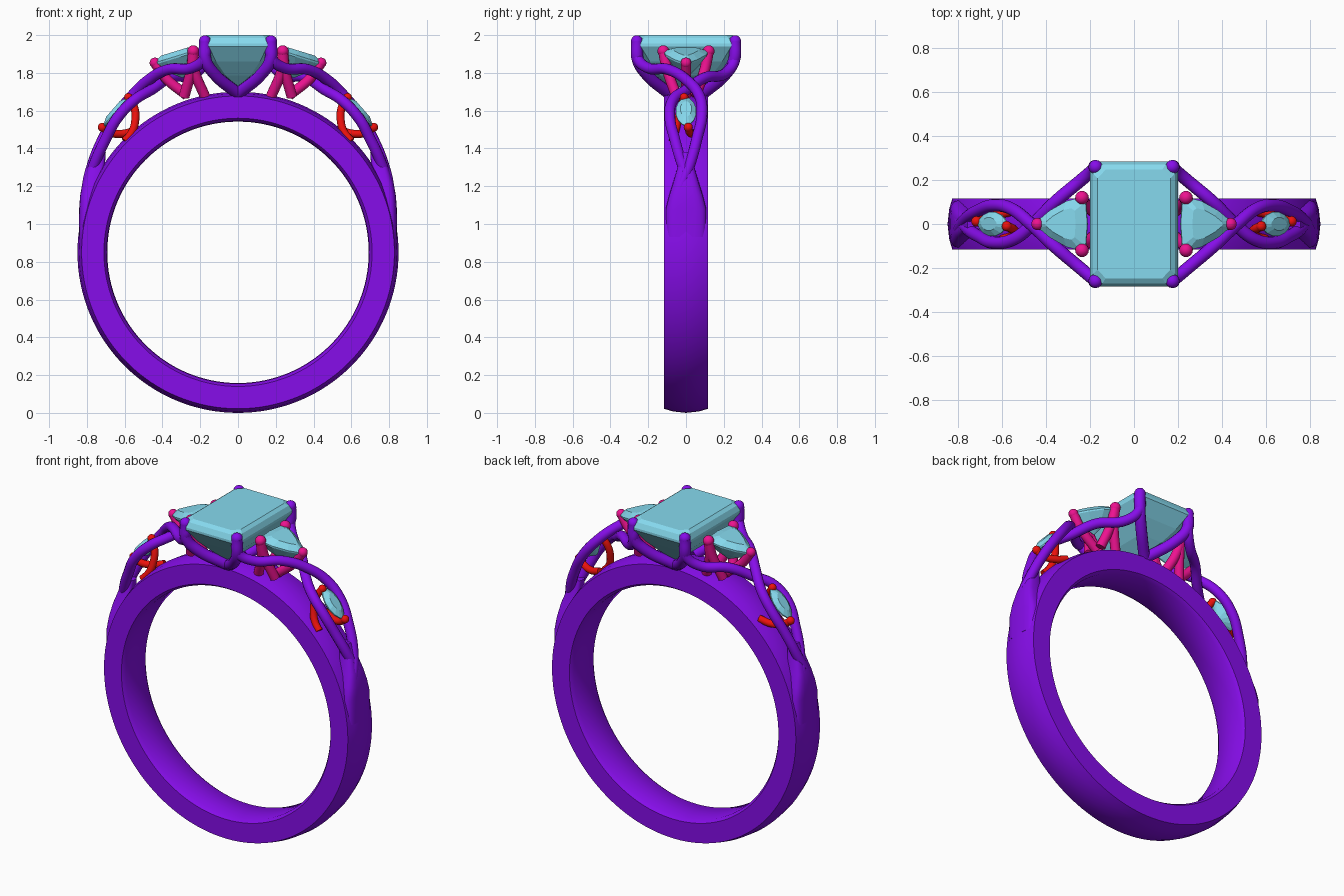
import bpy, bmesh, math
from mathutils import Matrix, Vector

if "Cube" in bpy.data.objects:
    bpy.data.objects.remove(bpy.data.objects["Cube"])


def material(name, rgb):
    m = bpy.data.materials.new(name)
    m.diffuse_color = (*rgb, 1)
    m.use_nodes = True
    m.node_tree.nodes["Principled BSDF"].inputs["Base Color"].default_value = m.diffuse_color
    return m


PURPLE = material("purple_metal", (0.24, 0.004, 0.82))
PINK = material("pink_metal", (0.85, 0.006, 0.28))
RED = material("red_metal", (0.85, 0.006, 0.004))
BLUE = material("blue_stone", (0.24, 0.70, 0.86))


def finish(name, bm, mat, smooth=None):
    bmesh.ops.recalc_face_normals(bm, faces=bm.faces)
    me = bpy.data.meshes.new(name)
    bm.to_mesh(me)
    bm.free()
    me.materials.append(mat)
    ob = bpy.data.objects.new(name, me)
    bpy.context.collection.objects.link(ob)
    if smooth:
        bpy.ops.object.select_all(action='DESELECT')
        ob.select_set(True)
        bpy.context.view_layer.objects.active = ob
        bpy.ops.object.shade_smooth_by_angle(angle=math.radians(smooth))
    return ob


def loft(name, rings, mat, smooth=None, matrix=Matrix(), closed=False):
    """Skin a list of equal-length point rings; cap the ends unless closed."""
    bm = bmesh.new()
    vs = [[bm.verts.new(matrix @ Vector(p)) for p in r] for r in rings]
    pairs = list(zip(vs, vs[1:])) + ([(vs[-1], vs[0])] if closed else [])
    for a, b in pairs:
        for i in range(len(a)):
            j = (i + 1) % len(a)
            bm.faces.new((a[i], a[j], b[j], b[i]))
    if not closed:
        bm.faces.new(vs[0])
        bm.faces.new(vs[-1])
    return finish(name, bm, mat, smooth)


def wire(name, pts, r, mat, tip=0):
    """Round wire through points, with a rounded bead on its first point."""
    cu = bpy.data.curves.new(name + "_path", 'CURVE')
    cu.dimensions = '3D'
    cu.bevel_depth = r
    cu.bevel_resolution = 4
    cu.resolution_u = 8
    cu.use_fill_caps = True
    sp = cu.splines.new('BEZIER')
    sp.bezier_points.add(len(pts) - 1)
    for bp, p in zip(sp.bezier_points, pts):
        bp.co = p
        bp.handle_left_type = bp.handle_right_type = 'AUTO'
    tmp = bpy.data.objects.new(name + "_path", cu)
    bpy.context.collection.objects.link(tmp)
    bpy.context.view_layer.update()
    me = bpy.data.meshes.new_from_object(
        tmp.evaluated_get(bpy.context.evaluated_depsgraph_get()))
    bm = bmesh.new()
    bm.from_mesh(me)
    bpy.data.objects.remove(tmp)
    bpy.data.meshes.remove(me)
    if tip:
        bmesh.ops.create_uvsphere(bm, u_segments=16, v_segments=10, radius=tip,
                                  matrix=Matrix.Translation(pts[0]))
    return finish(name, bm, mat, 50)


def stone(name, outline, levels, matrix=Matrix()):
    """Cut stone: outline scaled in x and y at each height."""
    rings = [[(x * sx, y * sy, z) for x, y in outline] for sx, sy, z in levels]
    return loft(name, rings, BLUE, matrix=matrix)


# band: domed profile turned about the y axis
profile = [(.71, -.117), (.695, -.095), (.692, 0), (.695, .095), (.71, .117),
           (.828, .117), (.842, .07), (.85, 0), (.842, -.07), (.828, -.117)]
N = 128
loft("band", [[(r * math.cos(a), y, .85 + r * math.sin(a)) for r, y in profile]
              for a in (2 * math.pi * i / N for i in range(N))],
     PURPLE, 35, closed=True)

# centre stone: step cut with clipped corners
a, b, c = .2, .285, .045
emerald = [(a, -b + c), (a, b - c), (a - c, b), (-a + c, b),
           (-a, b - c), (-a, -b + c), (-a + c, -b), (a - c, -b)]
stone("centre_stone", emerald,
      [(.83, .87, 2.0), (.93, .95, 1.985), (1, 1, 1.955), (1, 1, 1.94),
       (.75, .80, 1.86), (.42, .56, 1.785), (.03, .34, 1.725)])

# outlines of the tapering side stone and the small pointed stone
side_outline = [(-.11, -.10), (-.085, -.12), (-.02, -.105), (.06, -.062),
                (.115, -.018), (.125, 0), (.115, .018), (.06, .062),
                (-.02, .105), (-.085, .12), (-.11, .10), (-.118, 0)]
small_outline = [(.1 * math.cos(t), .056 * math.sin(t) * abs(math.sin(t)) ** .25)
                 for t in (math.pi * i / 7 for i in range(14))]

for s, side in ((1, "right"), (-1, "left")):
    def M(*pts):
        return [(s * x, y, z) for x, y, z in pts]
    flip = Matrix.Diagonal((s, 1, 1, 1))

    # shoulder: band narrowing upward into the twisted strands
    rings = []
    for z, xc, tx, hw in ((.93, .79, .053, .108), (1.08, .785, .056, .108),
                          (1.15, .778, .058, .09), (1.22, .765, .058, .068),
                          (1.30, .75, .045, .045), (1.38, .73, .03, .028)):
        ring = []
        for i in range(24):
            t = 2 * math.pi * i / 24
            co, si = math.cos(t), math.sin(t)
            ring.append((s * (xc + tx * math.copysign(abs(co) ** .6, co)),
                         hw * math.copysign(abs(si) ** .6, si), z))
        rings.append(ring)
    loft(side + "_shoulder", rings, PURPLE, 50)

    # strands: start as centre prongs, cross, then merge with the shoulder
    wire(side + "_over_strand", M(
        (.175, -.26, 1.967), (.178, -.257, 1.88), (.24, -.205, 1.828),
        (.37, -.095, 1.818), (.47, 0, 1.765), (.56, .07, 1.68),
        (.64, .085, 1.58), (.71, .06, 1.46), (.765, .025, 1.33),
        (.80, -.03, 1.18), (.80, -.05, 1.05)), .029, PURPLE, .032)
    wire(side + "_under_strand", M(
        (.175, .26, 1.967), (.177, .255, 1.86), (.235, .205, 1.795),
        (.36, .10, 1.775), (.46, 0, 1.71), (.55, -.07, 1.655),
        (.64, -.085, 1.56), (.70, -.06, 1.45), (.755, -.025, 1.33),
        (.80, .03, 1.18), (.80, .05, 1.05)), .029, PURPLE, .032)

    for y, end in ((-1, "front"), (1, "back")):
        # V-shaped legs under the centre stone
        wire(f"{side}_{end}_centre_prong", M(
            (.175, y * .26, 1.967), (.172, y * .255, 1.87),
            (.13, y * .215, 1.80), (0, y * .09, 1.69)), .032, PURPLE, .032)
        # side stone prongs, each with two feet
        for k, foot in enumerate((.175, .285)):
            wire(f"{side}_{end}_side_prong_{k + 1}", M(
                (.237, y * .12, 1.915), (.232 + .015 * k, y * .10, 1.82),
                (foot, y * .05, 1.675)), .028, PINK, .031)
    wire(side + "_tip_prong", M((.44, 0, 1.853), (.385, 0, 1.775),
                                (.27, 0, 1.68)), .027, PINK, .028)

    # side stone, tilted outward
    stone(side + "_side_stone", side_outline,
          [(.6, .6, .03), (1, 1, .004), (1, 1, -.006),
           (.6, .6, -.06), (.04, .04, -.115)],
          flip @ Matrix.Translation((.325, 0, 1.885))
          @ Matrix.Rotation(math.radians(17), 4, 'Y'))

    # small pointed stone on the shoulder with its two wires
    stone(side + "_small_stone", small_outline,
          [(.55, .55, .022), (1, 1, .003), (1, 1, -.004),
           (.55, .55, -.03), (.05, .05, -.055)],
          flip @ Matrix.Translation((.645, 0, 1.595))
          @ Matrix.Rotation(math.radians(49), 4, 'Y'))
    wire(side + "_small_upper_prong", M(
        (.58, -.01, 1.67), (.55, -.025, 1.62), (.545, -.045, 1.54),
        (.565, -.06, 1.48), (.60, -.07, 1.44)), .021, RED, .023)
    wire(side + "_small_lower_prong", M(
        (.718, .012, 1.512), (.68, .02, 1.485), (.61, .045, 1.478),
        (.54, .062, 1.497)), .021, RED, .024)
